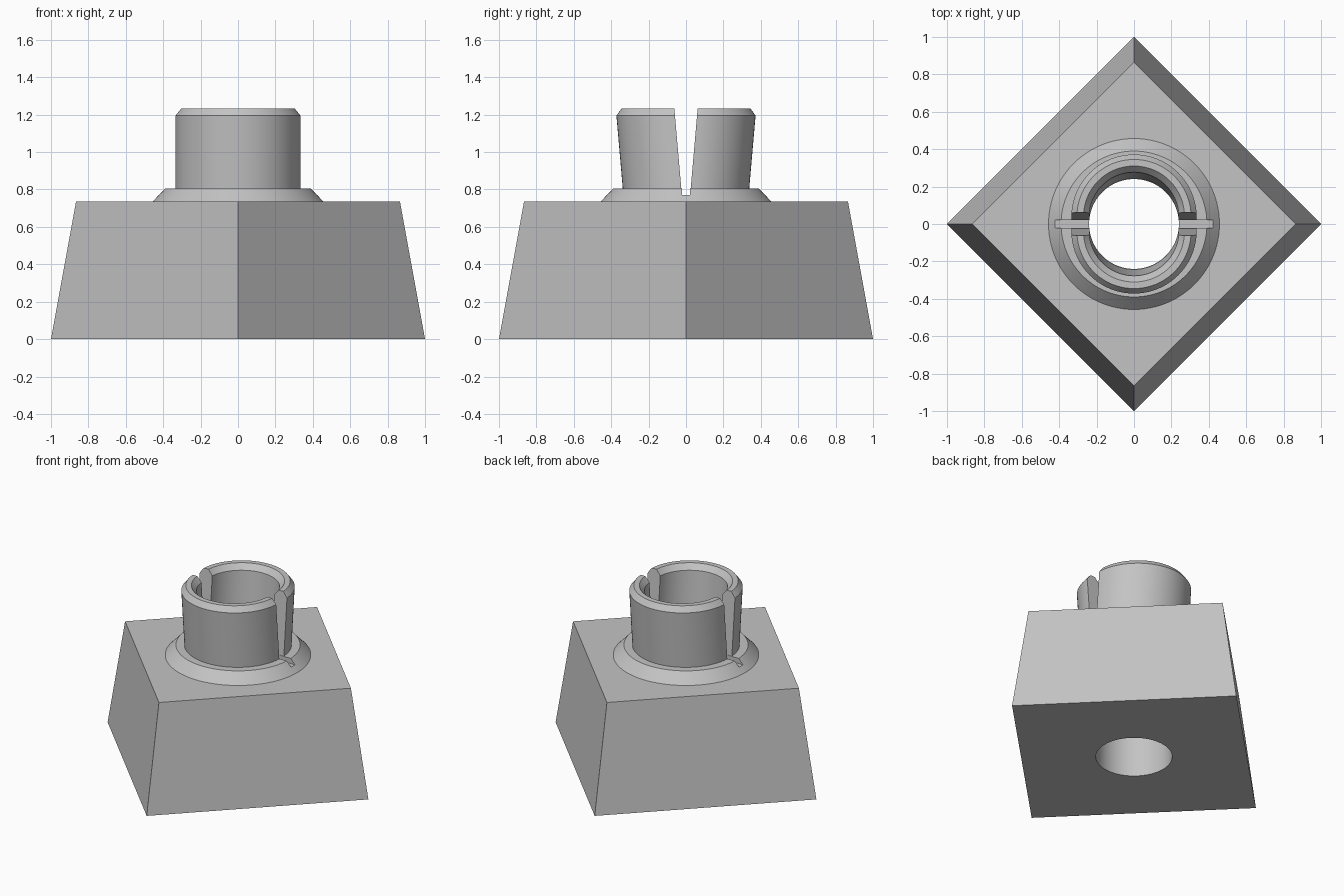
import bpy, bmesh
from math import radians, tau
from mathutils import Vector

if "Cube" in bpy.data.objects:
    bpy.data.objects.remove(bpy.data.objects["Cube"], do_unlink=True)

GREY = 0.55
BORE = 0.24        # radius of the through hole
DECK = 0.735       # height of the block top
SLOT_Z = 0.77      # floor of the slot
SLOT = 0.022       # half width of the slot
SPLAY = 0.087      # outward lean of the ring halves

grey = bpy.data.materials.new("plain grey")
grey.use_nodes = True
grey.diffuse_color = (GREY, GREY, GREY, 1)
grey.node_tree.nodes["Principled BSDF"].inputs["Base Color"].default_value = (GREY, GREY, GREY, 1)


def add_object(name, bm):
    bmesh.ops.recalc_face_normals(bm, faces=bm.faces)
    mesh = bpy.data.meshes.new(name)
    bm.to_mesh(mesh)
    bm.free()
    mesh.materials.append(grey)
    obj = bpy.data.objects.new(name, mesh)
    bpy.context.collection.objects.link(obj)
    return obj


def frustum(name, r1, r2, z1, z2, sides):
    bm = bmesh.new()
    bmesh.ops.create_cone(bm, cap_ends=True, segments=sides, radius1=r1, radius2=r2, depth=z2 - z1)
    bmesh.ops.translate(bm, verts=bm.verts, vec=(0, 0, (z1 + z2) / 2))
    return add_object(name, bm)


def lathe(name, profile):
    """Spin a closed (radius, height) outline into a ring."""
    bm = bmesh.new()
    verts = [bm.verts.new((r, 0, z)) for r, z in profile]
    edges = [bm.edges.new((a, b)) for a, b in zip(verts, verts[1:] + verts[:1])]
    bmesh.ops.spin(bm, geom=verts + edges, cent=(0, 0, 0), axis=(0, 0, 1),
                   angle=tau, steps=96, use_merge=True)
    bmesh.ops.remove_doubles(bm, verts=bm.verts, dist=1e-5)
    return add_object(name, bm)


def activate(obj):
    bpy.ops.object.select_all(action='DESELECT')
    obj.select_set(True)
    bpy.context.view_layer.objects.active = obj


def cut(obj, cutter):
    activate(obj)
    mod = obj.modifiers.new("cut", 'BOOLEAN')
    mod.operation = 'DIFFERENCE'
    mod.solver = 'EXACT'
    mod.object = cutter
    bpy.ops.object.modifier_apply(modifier=mod.name)


# Cutters: the through hole and the slot across the ring
bore = frustum("bore_cutter", BORE, BORE, -0.2, 1, 96)
bm = bmesh.new()
bmesh.ops.create_cube(bm, size=1)
bmesh.ops.scale(bm, verts=bm.verts, vec=(2, 2 * SLOT, 1))
bmesh.ops.translate(bm, verts=bm.verts, vec=(0, 0, SLOT_Z + 0.5))
slot = add_object("slot_cutter", bm)

# Tapered square block standing corner-on
block = frustum("block", 1, 0.866, 0, DECK, 4)
cut(block, bore)

# Sloped collar with the slot notched into its top
collar = lathe("collar", [(0.457, DECK), (0.39, 0.805), (BORE, 0.805), (BORE, DECK)])
cut(collar, slot)

# Chamfered ring, split in two halves that lean apart
ring = lathe("split_ring", [(BORE, 0.8), (0.335, 0.8), (0.335, 1.195),
                            (0.305, 1.232), (0.27, 1.232), (BORE, 1.195)])
cut(ring, slot)
for v in ring.data.vertices:
    lean = SPLAY * (v.co.z - SLOT_Z)
    v.co += Vector((0, lean if v.co.y > 0 else -lean, 0))

for cutter in (bore, slot):
    bpy.data.objects.remove(cutter, do_unlink=True)

for obj in (block, collar, ring):
    activate(obj)
    bpy.ops.object.shade_smooth_by_angle(angle=radians(30))
